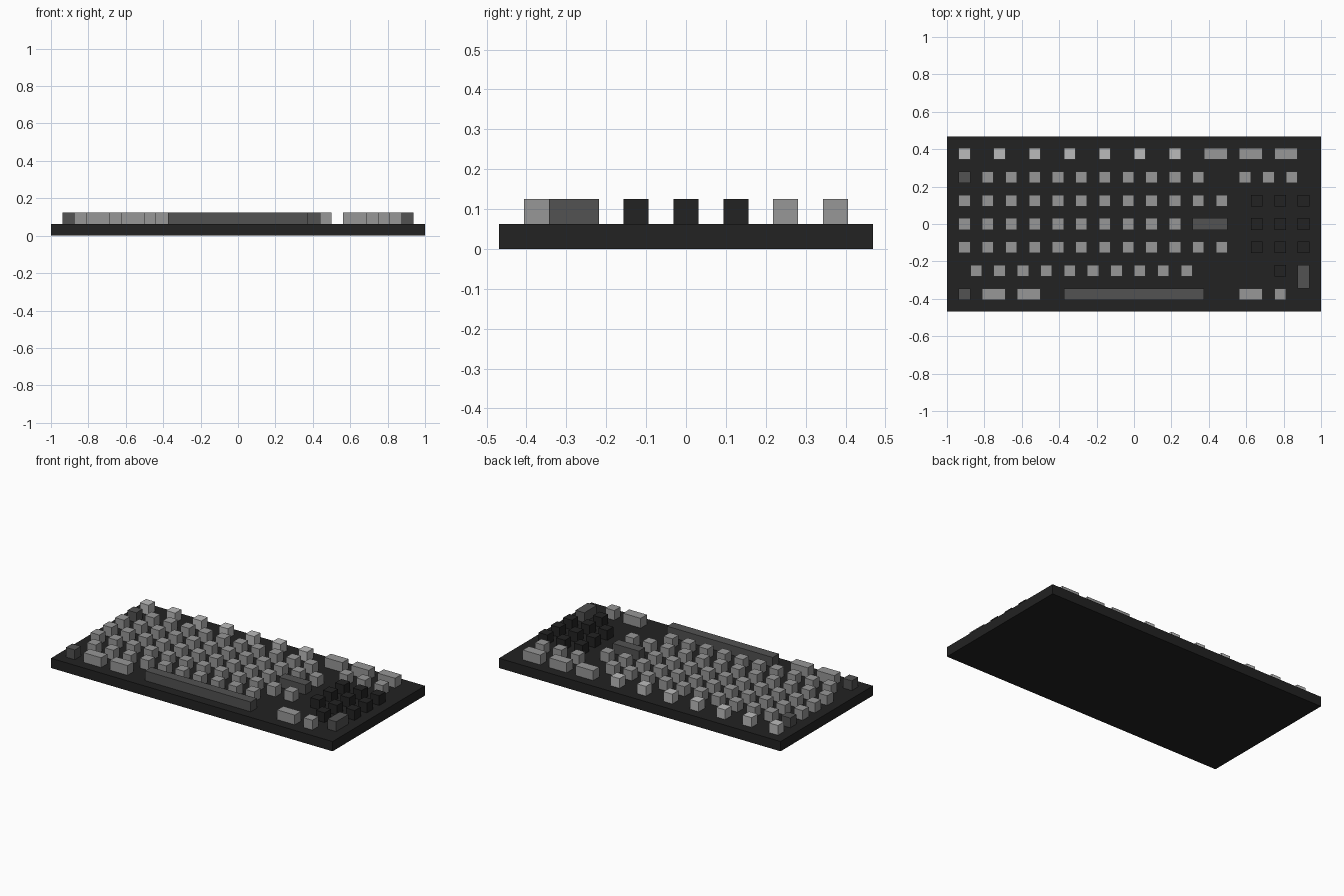
import bpy
import bmesh
from itertools import groupby
from mathutils import Matrix, Vector

cube = bpy.data.objects.get("Cube")
if cube:
    bpy.data.objects.remove(cube)

UNIT = 1 / 16          # one grid step
COLS, ROWS = 32, 15    # case size in grid steps


def material(name, grey):
    mat = bpy.data.materials.new(name)
    mat.use_nodes = True
    colour = (grey, grey, grey, 1)
    mat.diffuse_color = colour
    bsdf = next(n for n in mat.node_tree.nodes if n.type == 'BSDF_PRINCIPLED')
    bsdf.inputs["Base Color"].default_value = colour
    return mat


black = material("case black", 0.016)
dark = material("dark grey", 0.085)
mid = material("mid grey", 0.31)
light = material("light grey", 0.5)


def block(name, col, row, level, width, depth, mat):
    """Box given in grid steps from the front right corner of the case."""
    size = Vector((width, depth, 1)) * UNIT
    corner = Vector((col - COLS / 2, row - ROWS / 2, level)) * UNIT
    bm = bmesh.new()
    bmesh.ops.create_cube(bm, size=1, matrix=Matrix.Diagonal(size).to_4x4())
    mesh = bpy.data.meshes.new(name)
    bm.to_mesh(mesh)
    bm.free()
    mesh.materials.append(mat)
    obj = bpy.data.objects.new(name, mesh)
    obj.location = corner + size / 2
    bpy.context.collection.objects.link(obj)


# Case
block("case", 0, 0, 0, COLS, ROWS, black)

# Key layout, back row first: each run of one letter is one key
kinds = {"L": light, "M": mid, "D": dark, "K": black}
layout = [
    ("function_key", ".L..L..L..L..L..L..L..MM.MM.MM.."),
    ("number_key",   ".D.M.M.M.M.M.M.M.M.M.M...M.M.M.."),
    ("upper_key",    ".M.M.M.M.M.M.M.M.M.M.M.M..K.K.K."),
    ("home_key",     ".M.M.M.M.M.M.M.M.M.M.DDD..K.K.K."),
    ("lower_key",    ".M.M.M.M.M.M.M.M.M.M.M.M..K.K.K."),
    ("shift_row_key", "..M.M.M.M.M.M.M.M.M.M.......K..."),
    ("bottom_key",   ".D.MM.MM..DDDDDDDDDDDD...MM.M..."),
]
for i, (name, keys) in enumerate(layout):
    col = 0
    for letter, run in groupby(keys):
        width = len(list(run))
        if letter != ".":
            label = "space_bar" if width > 3 else name
            block(label, col, ROWS - 2 - 2 * i, 1, width, 1, kinds[letter])
        col += width

# Tall keypad enter key
block("keypad_enter_key", COLS - 2, 2, 1, 1, 2, dark)
